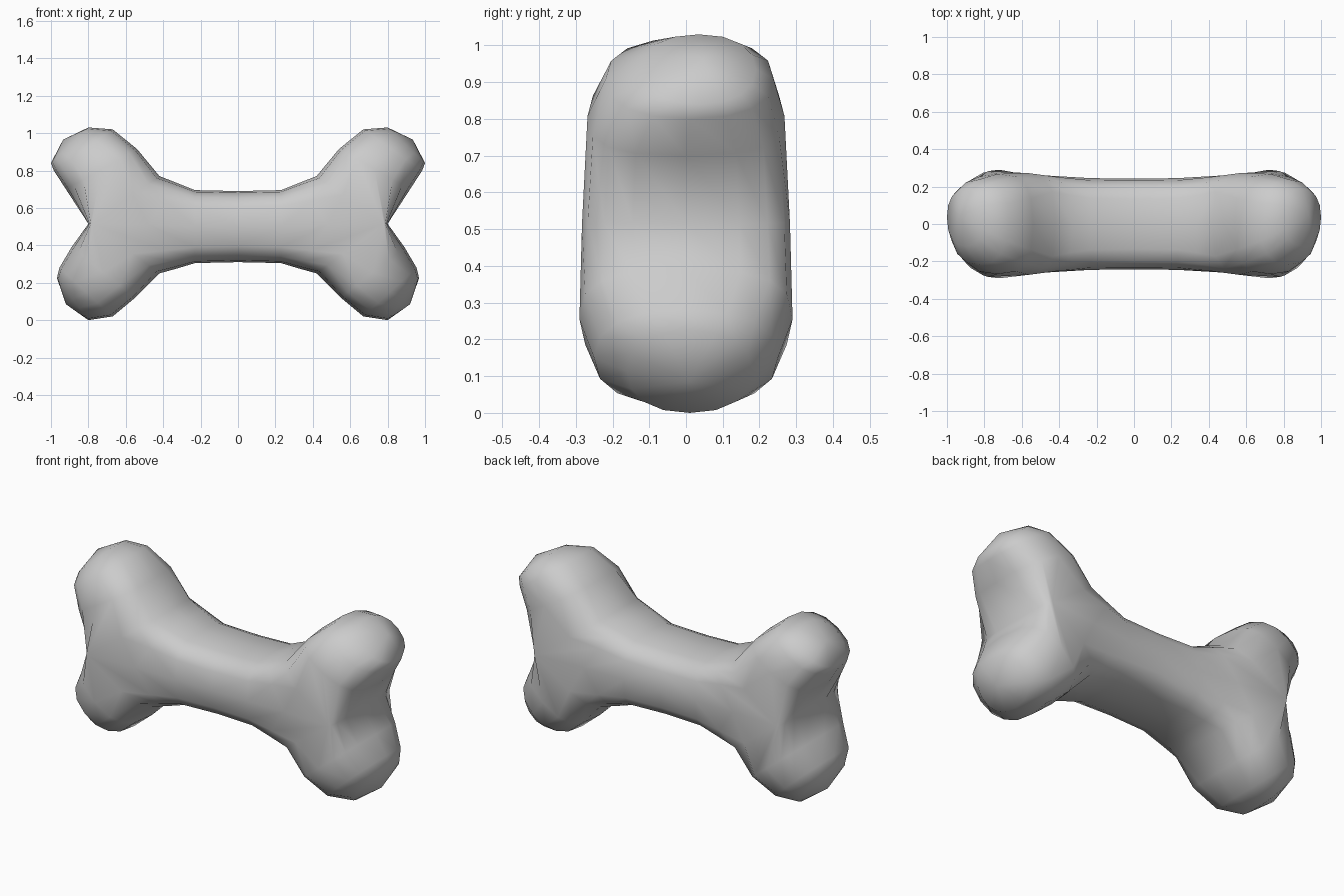
import bpy
import bmesh
from math import cos, sin, pi
from mathutils import Vector

SIDES = 16
HALF = SIDES // 2

cube = bpy.data.objects.get("Cube")
if cube:
    bpy.data.objects.remove(cube, do_unlink=True)

bm = bmesh.new()


def soften(v, power):
    """Powers below 1 push a round section towards a rounded box."""
    return (1 if v > 0 else -1) * abs(v) ** power if abs(v) > 1e-6 else 0.0


def ring(outer, inner, depth, power, shift=0.0, middle=None):
    """Closed loop from an outer to an inner (x, z) point, bulging in y."""
    o, i = Vector(outer), Vector(inner)
    m = Vector(middle) if middle else (o + i) / 2
    verts = []
    for k in range(SIDES):
        t = 2 * pi * k / SIDES
        c, s = soften(cos(t), power), soften(sin(t), power)
        p = m + ((o if c > 0 else i) - m) * abs(c)
        verts.append(bm.verts.new((p.x, s * depth + shift, p.y)))
    return verts


def bridge(a, b):
    for k in range(SIDES):
        n = (k + 1) % SIDES
        bm.faces.new((a[k], a[n], b[n], b[k]))


# Shaft, from the middle out to the fork
shaft = [
    ring((0, 0.69), (0, 0.31), 0.243, 0.62),
    ring((0.23, 0.695), (0.23, 0.305), 0.245, 0.6),
    ring((0.33, 0.735), (0.33, 0.275), 0.26, 0.55, 0, (0.48, 0.51)),
    ring((0.42, 0.77), (0.42, 0.25), 0.283, 0.52, 0, (0.78, 0.515)),
]
for a, b in zip(shaft, shaft[1:]):
    bridge(a, b)

# Notch valley running front to back between the two knobs
fork = shaft[-1]
quarter = SIDES // 4
valley = []
for k in range(1, HALF):
    t = pi * k / HALF
    valley.append(bm.verts.new((0.78 + 0.02 * sin(t), 0.283 * soften(cos(t), 0.7), 0.515)))
top = [fork[k % SIDES] for k in range(-quarter, quarter + 1)]
bottom = [fork[k] for k in range(quarter, SIDES - quarter + 1)]


def knob(start, rings, tip):
    start = start[quarter:] + start[:quarter]
    loops = [start] + [ring(*r) for r in rings]
    for a, b in zip(loops, loops[1:]):
        bridge(a, b)
    end = bm.verts.new(tip)
    last = loops[-1]
    for k in range(SIDES):
        bm.faces.new((last[k], last[(k + 1) % SIDES], end))


# Upper knob: top half of the fork closed by the valley
knob(top + valley, [
    ((0.54, 0.915), (0.92, 0.70), 0.268, 0.7),
    ((0.67, 1.02), (0.985, 0.80), 0.228, 0.85, 0.01),
    ((0.80, 1.03), (1.0, 0.84), 0.155, 0.9, 0.035),
], (0.935, 0.045, 0.965))

# Lower knob: bottom half of the fork, whose loop runs the opposite way in y
knob(bottom + valley[::-1], [
    ((0.55, 0.12), (0.89, 0.39), -0.29, 0.7),
    ((0.67, 0.02), (0.955, 0.28), -0.25, 0.85),
    ((0.80, 0.0), (0.968, 0.225), -0.17, 0.9, 0.01),
], (0.92, 0.01, 0.085))

# Mirrored other half
geom = bm.verts[:] + bm.edges[:] + bm.faces[:]
copy = bmesh.ops.duplicate(bm, geom=geom)["geom"]
for v in copy:
    if isinstance(v, bmesh.types.BMVert):
        v.co.x = -v.co.x
bmesh.ops.remove_doubles(bm, verts=bm.verts[:], dist=0.0005)
bmesh.ops.recalc_face_normals(bm, faces=bm.faces[:])

mesh = bpy.data.meshes.new("bone")
bm.to_mesh(mesh)
bm.free()
mesh.shade_smooth()
bone = bpy.data.objects.new("bone", mesh)
bpy.context.collection.objects.link(bone)

# Plain grey surface
grey = bpy.data.materials.new("light_grey")
grey.use_nodes = True
colour = (0.6, 0.6, 0.6, 1)
grey.diffuse_color = colour
grey.node_tree.nodes["Principled BSDF"].inputs["Base Color"].default_value = colour
mesh.materials.append(grey)
